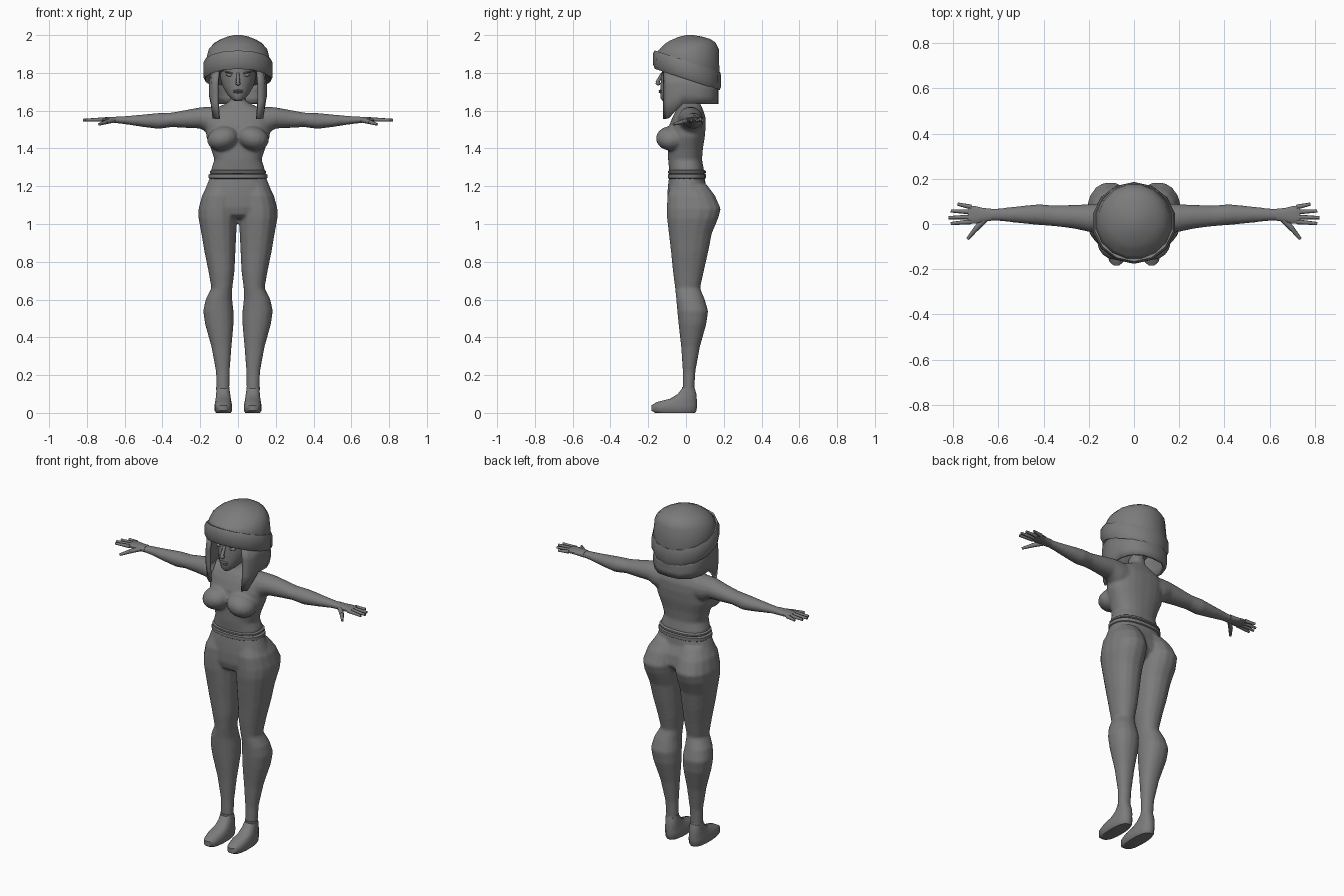
import bpy, bmesh, math
from mathutils import Matrix, Vector

if "Cube" in bpy.data.objects:
    bpy.data.objects.remove(bpy.data.objects["Cube"], do_unlink=True)

grey = bpy.data.materials.new("plain grey")
grey.use_nodes = True
colour = (0.2, 0.2, 0.2, 1)
grey.diffuse_color = colour
grey.node_tree.nodes["Principled BSDF"].inputs["Base Color"].default_value = colour


def loft(bm, rings, axis="z", side=1, count=16, power=1.0):
    """Closed tube: each ring is (position, a0, a1, b0, b1, optional tilt)."""
    loops = []
    for ring in rings:
        h, a0, a1, b0, b1 = ring[:5]
        tilt = ring[5] if len(ring) > 5 else 0
        loop = []
        for i in range(count):
            t = math.tau * (i + 0.5) / count
            c, s = math.cos(t), math.sin(t)
            c = math.copysign(abs(c) ** power, c)
            s = math.copysign(abs(s) ** power, s)
            a = (a0 + a1) / 2 + (a1 - a0) / 2 * c
            b = (b0 + b1) / 2 + (b1 - b0) / 2 * s
            co = (a * side, b, h + tilt * b) if axis == "z" else (h * side, a, b)
            loop.append(bm.verts.new(co))
        loops.append(loop)
    faces = [bm.faces.new(loops[0]), bm.faces.new(loops[-1])]
    for low, high in zip(loops, loops[1:]):
        for i in range(count):
            j = (i + 1) % count
            faces.append(bm.faces.new((low[i], low[j], high[j], high[i])))
    bmesh.ops.recalc_face_normals(bm, faces=faces)


def even(rings):
    """Expand (z, half width, y0, y1, ...) into rings centred on x."""
    return [(r[0], -r[1], r[1], *r[2:]) for r in rings]


def ball(bm, centre, size, turn=0):
    m = Matrix.Translation(centre) @ Matrix.Rotation(turn, 4, "Y") @ Matrix.Diagonal((*size, 1))
    bmesh.ops.create_uvsphere(bm, u_segments=16, v_segments=10, radius=1, matrix=m)


def rod(bm, start, end, r0, r1):
    start, end = Vector(start), Vector(end)
    d = end - start
    m = Matrix.Translation((start + end) / 2) @ d.to_track_quat("Z", "Y").to_matrix().to_4x4()
    bmesh.ops.create_cone(bm, cap_ends=True, segments=8, radius1=r0, radius2=r1,
                          depth=d.length, matrix=m)


def finish(bm, name, angle=45, blend=0):
    """Turn the bmesh into an object; blend fuses its volumes into one skin."""
    mesh = bpy.data.meshes.new(name)
    bm.to_mesh(mesh)
    bm.free()
    mesh.materials.append(grey)
    mesh.shade_smooth()
    mesh.set_sharp_from_angle(angle=math.radians(angle))
    ob = bpy.data.objects.new(name, mesh)
    bpy.context.collection.objects.link(ob)
    if blend:
        skin = ob.modifiers.new("fuse", "REMESH")
        skin.mode = "VOXEL"
        skin.voxel_size = blend
        skin.use_smooth_shade = True
        soft = ob.modifiers.new("soften", "SMOOTH")
        soft.factor = 0.5
        soft.iterations = 5
    return ob


# Upper body: trunk, neck, bust and arms fused together
bm = bmesh.new()
loft(bm, even([
    (1.23, .14, -.085, .1), (1.29, .142, -.09, .095), (1.34, .125, -.095, .085),
    (1.4, .144, -.095, .09), (1.46, .168, -.095, .1), (1.52, .172, -.09, .105),
    (1.57, .17, -.07, .103), (1.605, .145, -.05, .09), (1.628, .085, -.03, .08),
    (1.65, .042, -.022, .07), (1.72, .038, -.03, .06)]), count=24, power=.85)
for side in (1, -1):
    ball(bm, (.08 * side, -.078, 1.453), (.085, .082, .064), .25 * side)
    loft(bm, [
        (.08, -.05, .09, 1.47, 1.62), (.15, -.045, .092, 1.475, 1.622),
        (.2, -.035, .088, 1.505, 1.618), (.27, -.02, .085, 1.508, 1.605),
        (.35, -.01, .082, 1.513, 1.59), (.42, -.005, .088, 1.503, 1.588),
        (.5, .003, .08, 1.513, 1.58), (.59, .013, .07, 1.527, 1.572),
        (.66, .014, .066, 1.535, 1.567)], axis="x", side=side)
finish(bm, "upper_body", blend=.008)

# Lower body: pelvis and legs fused together
bm = bmesh.new()
loft(bm, even([
    (1.25, .148, -.09, .1), (1.2, .168, -.096, .105), (1.15, .188, -.1, .13),
    (1.09, .195, -.1, .14), (1.05, .14, -.09, .11), (1.03, .08, -.06, .08)]),
    count=24, power=.85)
for side in (1, -1):
    loft(bm, [
        (1.21, .015, .155, -.08, .11), (1.15, .004, .192, -.1, .155),
        (1.08, .002, .21, -.103, .186), (1.03, .003, .21, -.102, .172),
        (.95, .008, .195, -.092, .138), (.85, .013, .178, -.08, .118),
        (.75, .018, .157, -.07, .095), (.66, .03, .141, -.058, .075),
        (.6, .03, .172, -.052, .1), (.54, .023, .185, -.047, .118),
        (.47, .023, .175, -.04, .108), (.35, .034, .141, -.026, .074),
        (.22, .044, .117, -.017, .05), (.1, .046, .113, -.018, .043)],
        side=side, power=.9)
finish(bm, "pelvis_and_legs", blend=.008)

# Waistband with a narrow upper roll
bm = bmesh.new()
for low, high, half in ((1.237, 1.267, .156), (1.265, 1.286, .15)):
    inset = half - .008
    loft(bm, even([
        (low, inset, -.088, .098), (low + .006, half, -.096, .106),
        (high - .006, half, -.096, .106), (high, inset, -.088, .098)]),
        count=24, power=.85)
finish(bm, "waistband")

# Shoes and ankle cuffs
for side, label in ((1, "left"), (-1, "right")):
    bm = bmesh.new()
    loft(bm, [
        (0, .038, .117, -.165, .05), (.012, .03, .125, -.185, .058),
        (.04, .03, .125, -.185, .06), (.058, .034, .122, -.155, .06),
        (.075, .037, .119, -.085, .058), (.1, .041, .116, -.045, .056),
        (.128, .045, .115, -.022, .047)], side=side, power=.8)
    loft(bm, [(.122, .044, .116, -.022, .047), (.138, .044, .116, -.022, .045)], side=side)
    finish(bm, label + "_shoe")

    # Hand with four spread fingers and a thumb
    bm = bmesh.new()
    loft(bm, [
        (.63, .014, .068, 1.533, 1.569), (.67, .008, .072, 1.537, 1.567),
        (.7, .001, .08, 1.541, 1.566), (.735, .001, .084, 1.544, 1.562)],
        axis="x", side=side, count=12, power=.8)
    for base, tip_x, tip_y in ((.075, .78, .088), (.053, .81, .058),
                               (.031, .82, .028), (.01, .81, .002)):
        rod(bm, (.72 * side, base, 1.553), (tip_x * side, tip_y, 1.55), .011, .007)
    rod(bm, (.66 * side, .02, 1.55), (.7 * side, -.022, 1.54), .014, .012)
    rod(bm, (.695 * side, -.016, 1.541), (.735 * side, -.066, 1.528), .012, .007)
    finish(bm, label + "_hand")

# Head with nose, ears hidden under the hair
bm = bmesh.new()
loft(bm, even([
    (1.652, .02, -.125, -.07), (1.665, .038, -.135, -.03), (1.69, .06, -.137, .03),
    (1.73, .083, -.136, .09), (1.77, .094, -.134, .12), (1.8, .098, -.13, .135),
    (1.86, .098, -.13, .14)]), count=20)
finish(bm, "head", 60)

bm = bmesh.new()
rod(bm, (0, -.125, 1.8), (0, -.152, 1.748), .007, .011)
ball(bm, (0, -.148, 1.744), (.013, .013, .01))
finish(bm, "nose", 60)

# Lips and eyes
bm = bmesh.new()
for z in (1.697, 1.706):
    ball(bm, (0, -.134, z), (.026, .011, .005))
finish(bm, "lips", 60)
for side, label in ((1, "left"), (-1, "right")):
    bm = bmesh.new()
    ball(bm, (.043 * side, -.114, 1.788), (.022, .01, .008), -.15 * side)
    ball(bm, (.043 * side, -.114, 1.801), (.028, .012, .004), -.15 * side)
    finish(bm, label + "_eye")

# Hair: open-fronted bob with long pointed front locks
half = [(.1, -.115, 1.555), (.128, -.095, 1.56), (.137, -.015, 1.64), (.137, .06, 1.638),
        (.115, .12, 1.637), (.065, .158, 1.636), (0, .165, 1.636)]
plan = half + [(-x, y, z) for x, y, z in reversed(half[:-1])]
bm = bmesh.new()
rows = []
for k in range(4):
    row = []
    for x, y, low in plan:
        f = k / 3
        flare = 1 + .08 * math.sin(math.pi * f)
        row.append(bm.verts.new((x * flare, y, low + f * (1.84 - .33 * y - .05 - low))))
    rows.append(row)
for a, b in zip(rows, rows[1:]):
    for i in range(len(plan) - 1):
        bm.faces.new((a[i], a[i + 1], b[i + 1], b[i]))
bmesh.ops.recalc_face_normals(bm, faces=bm.faces)
hair = finish(bm, "hair", 50)
thick = hair.modifiers.new("thickness", "SOLIDIFY")
thick.thickness = .016
thick.offset = 0

# Knitted hat: crown and tilted folded band
bm = bmesh.new()
loft(bm, even([
    (1.82, .165, -.155, .175, -.33), (1.865, .172, -.155, .18, -.33),
    (1.925, .158, -.142, .177), (1.955, .13, -.118, .158, .04),
    (1.973, .1, -.092, .13, .05), (1.99, .06, -.045, .085, .03),
    (2, .022, 0, .04)]), count=16)
finish(bm, "hat_crown", 60)
bm = bmesh.new()
loft(bm, even([
    (1.785, .15, -.14, .155, -.33), (1.767, .176, -.165, .178, -.33),
    (1.79, .187, -.176, .186, -.33), (1.845, .186, -.175, .186, -.33),
    (1.864, .178, -.166, .181, -.33), (1.862, .16, -.15, .165, -.33)]), count=14)
finish(bm, "hat_band", 40)
